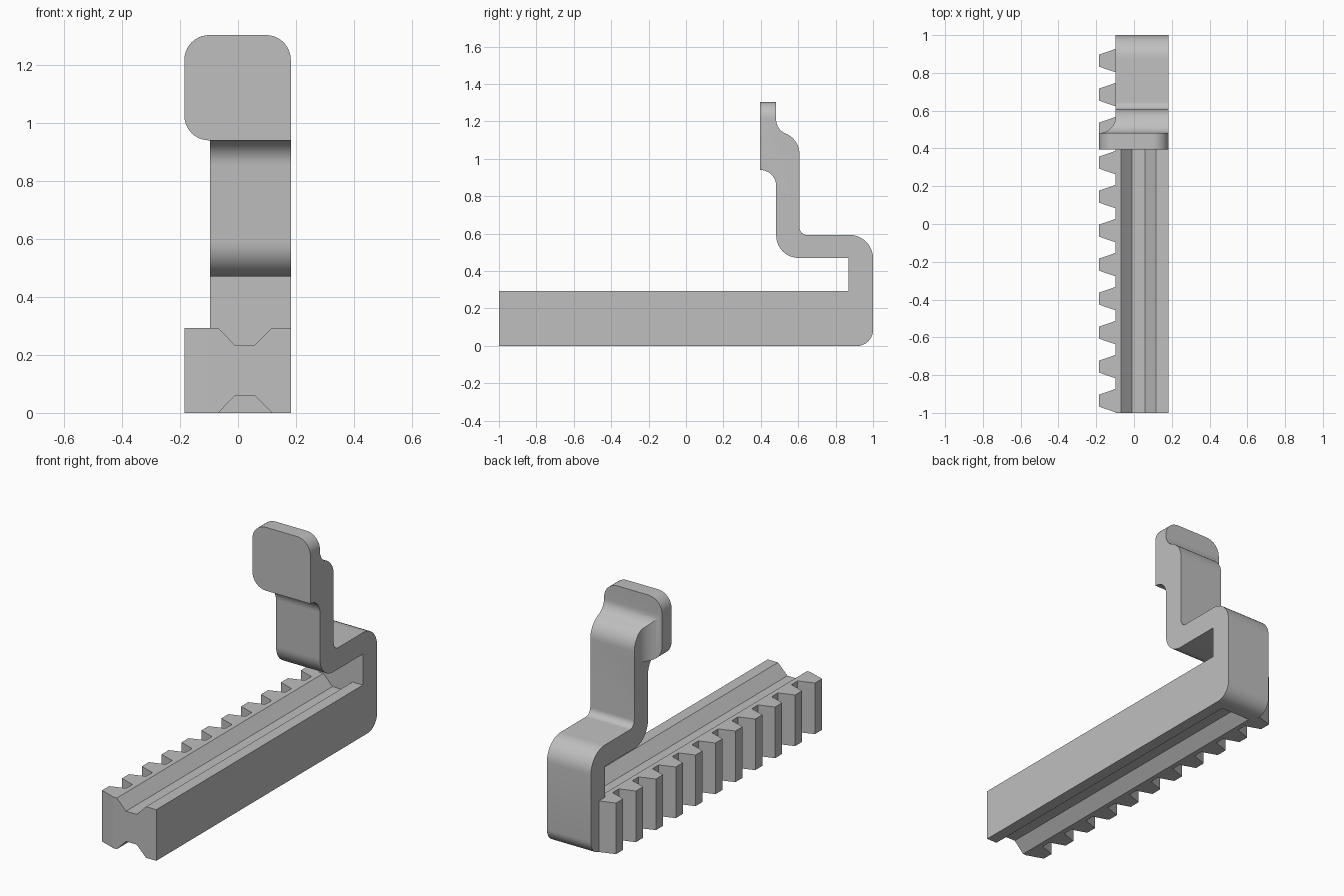
import bpy, bmesh, math
from mathutils import Vector

cube = bpy.data.objects.get("Cube")
if cube:
    bpy.data.objects.remove(cube, do_unlink=True)

grey = bpy.data.materials.new("plain grey")
grey.use_nodes = True
colour = (0.52, 0.52, 0.52, 1)
grey.diffuse_color = colour
grey.node_tree.nodes["Principled BSDF"].inputs["Base Color"].default_value = colour


def rounded(corners, steps=10):
    """Polygon from (u, v, radius) corners, each filleted by its radius."""
    out = []
    for i, (u, v, r) in enumerate(corners):
        p = Vector((u, v))
        if r == 0:
            out.append(p)
            continue
        a = (Vector(corners[i - 1][:2]) - p).normalized()
        b = (Vector(corners[(i + 1) % len(corners)][:2]) - p).normalized()
        half = a.angle(b) / 2
        centre = p + (a + b).normalized() * (r / math.sin(half))
        start = p + a * (r / math.tan(half)) - centre
        end = p + b * (r / math.tan(half)) - centre
        sweep = math.pi - 2 * half
        for k in range(steps + 1):
            t = k / steps
            out.append(centre + (start * math.sin((1 - t) * sweep)
                                 + end * math.sin(t * sweep)) / math.sin(sweep))
    return out


def prism(name, points, axis, low, high):
    """Extrude a 2D outline along an axis."""
    place = {"x": lambda p, d: (d, p[0], p[1]),
             "y": lambda p, d: (p[0], d, p[1]),
             "z": lambda p, d: (p[0], p[1], d)}[axis]
    bm = bmesh.new()
    face = bm.faces.new([bm.verts.new(place(p, low)) for p in points])
    ext = bmesh.ops.extrude_face_region(bm, geom=[face], use_keep_orig=True)
    shift = Vector(place((0, 0), high - low))
    bmesh.ops.translate(bm, vec=shift,
                        verts=[g for g in ext["geom"] if isinstance(g, bmesh.types.BMVert)])
    bmesh.ops.recalc_face_normals(bm, faces=bm.faces)
    mesh = bpy.data.meshes.new(name)
    bm.to_mesh(mesh)
    bm.free()
    mesh.materials.append(grey)
    obj = bpy.data.objects.new(name, mesh)
    bpy.context.collection.objects.link(obj)
    return obj


def activate(obj):
    bpy.ops.object.select_all(action='DESELECT')
    obj.select_set(True)
    bpy.context.view_layer.objects.active = obj


def carve(obj, cutter, operation):
    mod = obj.modifiers.new("carve", 'BOOLEAN')
    mod.operation, mod.object, mod.solver = operation, cutter, 'EXACT'
    activate(obj)
    bpy.ops.object.modifier_apply(modifier=mod.name)
    bpy.data.objects.remove(cutter, do_unlink=True)


SIDE, BODY, TIP = 0.182, -0.097, -0.185
BAR_TOP, WALL = 0.293, 0.87

# Bar with a trapezoid groove along the top and the bottom
groove = [(-0.068, 0), (-0.01, 0.06), (0.057, 0.06), (0.117, 0)]
section = ([(BODY, 0)] + groove + [(SIDE, 0), (SIDE, BAR_TOP)]
           + [(x, BAR_TOP - z) for x, z in reversed(groove)] + [(BODY, BAR_TOP)])
prism("rack_bar", section, "y", -1, WALL)

# Row of rack teeth
for i in range(11):
    y = 0.865 - 0.18 * i
    tooth = [(BODY, y - 0.062), (TIP, y - 0.032), (TIP, y + 0.032), (BODY, y + 0.062)]
    prism(f"rack_tooth_{i + 1}", tooth, "z", 0, BAR_TOP)

# Cranked arm and head, drawn as a side profile
profile = rounded([
    (WALL, 0, 0), (1, 0, 0.085), (1, 0.593, 0.125), (0.607, 0.593, 0.04),
    (0.607, 1.105, 0.12), (0.482, 1.156, 0.08), (0.482, 1.303, 0), (0.395, 1.303, 0),
    (0.395, 0.94, 0), (0.482, 0.94, 0.085), (0.482, 0.47, 0.12), (WALL, 0.47, 0)])
arm = prism("arm_and_head", profile, "x", -0.4, 0.4)

# Front outline: narrow arm with a wide rounded head
outline = rounded([
    (BODY, -0.1, 0), (SIDE, -0.1, 0), (SIDE, 1.303, 0.085),
    (TIP, 1.303, 0.085), (TIP, 0.94, 0.085), (BODY, 0.94, 0)])
carve(arm, prism("outline_cutter", outline, "y", 0, 1.5), 'INTERSECT')

# Hollow fillet where the head widens beyond the arm
hollow = rounded([(-0.4, 0.482, 0), (BODY, 0.482, 0.087), (BODY, 1.2, 0), (-0.4, 1.2, 0)])
carve(arm, prism("hollow_cutter", hollow, "z", 0.9, 1.5), 'DIFFERENCE')

activate(arm)
bpy.ops.object.shade_smooth_by_angle(angle=math.radians(25))
